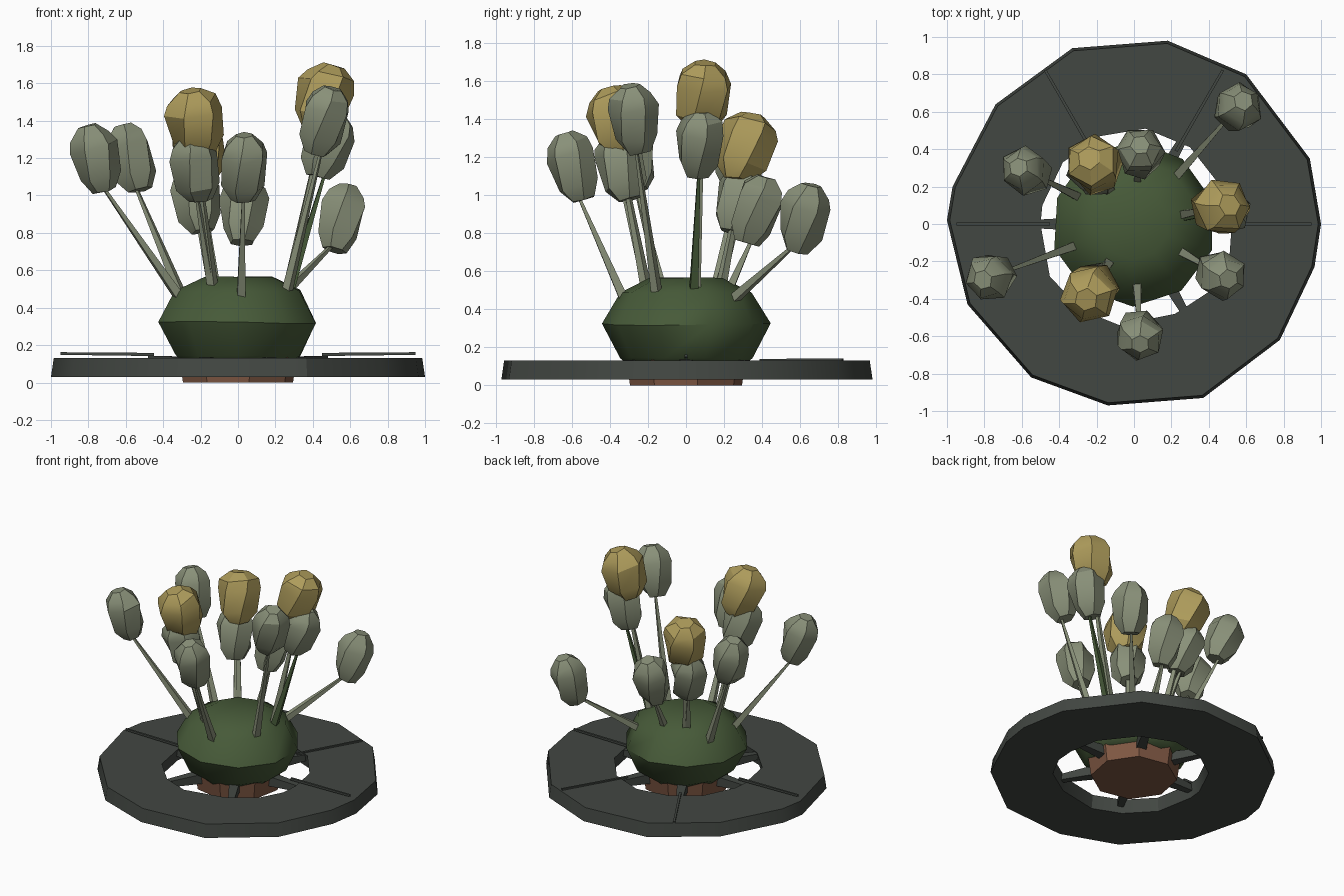
import bpy, bmesh, math, random
from mathutils import Vector, Matrix

random.seed(4)
if "Cube" in bpy.data.objects:
    bpy.data.objects.remove(bpy.data.objects["Cube"])


def material(name, rgb):
    m = bpy.data.materials.new(name)
    m.use_nodes = True
    m.diffuse_color = (*rgb, 1)
    m.node_tree.nodes["Principled BSDF"].inputs["Base Color"].default_value = (*rgb, 1)
    return m


SLATE = material("dark slate", (0.055, 0.063, 0.055))
GREEN = material("moss green", (0.062, 0.102, 0.04))
CLAY = material("terracotta", (0.21, 0.095, 0.055))
SAGE = material("sage grey", (0.25, 0.28, 0.19))
YELLOW = material("mustard yellow", (0.42, 0.33, 0.105))


def finish(bm, name, mat, angle=30):
    bmesh.ops.recalc_face_normals(bm, faces=bm.faces)
    mesh = bpy.data.meshes.new(name)
    bm.to_mesh(mesh)
    bm.free()
    mesh.materials.append(mat)
    obj = bpy.data.objects.new(name, mesh)
    bpy.context.collection.objects.link(obj)
    bpy.ops.object.select_all(action="DESELECT")
    bpy.context.view_layer.objects.active = obj
    obj.select_set(True)
    bpy.ops.object.shade_smooth_by_angle(angle=math.radians(angle))
    return obj


def loft(bm, loops, closed=False):
    """Bridge successive vertex loops; cap the ends unless closed on itself."""
    rings = [[bm.verts.new(p) for p in loop] for loop in loops]
    pairs = list(zip(rings, rings[1:])) + ([(rings[-1], rings[0])] if closed else [])
    for a, b in pairs:
        n = len(a)
        for i in range(n):
            j = (i + 1) % n
            bm.faces.new((a[i], a[j], b[j], b[i]))
    if not closed:
        bm.faces.new(rings[0])
        bm.faces.new(rings[-1])


def circle(r, z, n, turn=0.0, jitter=0.0):
    pts = []
    for i in range(n):
        a = turn + math.tau * i / n
        k = r * (1 + random.uniform(-jitter, jitter))
        pts.append((k * math.cos(a), k * math.sin(a), z + r * random.uniform(-jitter, jitter)))
    return pts


# Broad uneven ring around the pot
rim = [(1, 0), (.965, -.23), (.78, -.62), (.37, -.93), (-.14, -.97), (-.55, -.82), (-.89, -.43),
       (-1, .02), (-.97, .2), (-.74, .64), (-.33, .94), (.18, .98), (.6, .8), (.94, .35)]
hole = [(.52, -.04), (.51, -.18), (.42, -.35), (.22, -.48), (-.08, -.54), (-.28, -.46), (-.45, -.28),
        (-.5, 0), (-.49, .1), (-.38, .33), (-.18, .47), (.06, .51), (.3, .41), (.48, .18)]


def flat(points, z, k=1.0):
    return [(x * k, y * k, z) for x, y in points]


bm = bmesh.new()
loft(bm, [flat(rim, .03), flat(rim, .13, .985), flat(hole, .13), flat(hole, .03, 1.03)], closed=True)
finish(bm, "base_ring", SLATE)

# Pot
bm = bmesh.new()
loft(bm, [circle(.30, 0, 8, .2), circle(.33, .2, 8, .2)])
finish(bm, "pot", CLAY)

# Rounded shrub
bm = bmesh.new()
profile = [(.29, .10), (.35, .145), (.44, .32), (.35, .49), (.19, .565)]
loft(bm, [circle(r, z, 10, .3, .015) for r, z in profile])
bmesh.ops.poke(bm, faces=[f for f in bm.faces if len(f.verts) > 4])
finish(bm, "shrub", GREEN, 50)


def taper(name, start, end, r0, r1, mat, sides=4):
    """Tapering rod between two points."""
    start, end = Vector(start), Vector(end)
    axis = end - start
    bm = bmesh.new()
    bmesh.ops.create_cone(bm, cap_ends=True, segments=sides, radius1=r0, radius2=r1,
                          depth=axis.length)
    turn = axis.to_track_quat("Z", "Y").to_matrix().to_4x4()
    bm.transform(Matrix.Translation((start + end) / 2) @ turn @ Matrix.Rotation(math.pi / 4, 4, "Z"))
    return finish(bm, name, mat)


# Six spokes, the rear ones breaking through the top of the ring
for k in range(6):
    a = math.radians(60 * k)
    d = Vector((math.cos(a), math.sin(a), 0))
    tip = .155 if k in (0, 3) else (.135 if k < 3 else .09)
    taper("spoke", d * .24 + Vector((0, 0, .1)), d * .62 + Vector((0, 0, .1)), .055, .025, SLATE)
    taper("spoke_tip", d * .45 + Vector((0, 0, tip - .005)), d * .95 + Vector((0, 0, tip)),
          .012, .01, SLATE)


# Flower heads on stems: centre, colour
def flower(x, y, z, mat, stem_mat=SAGE):
    r = .155 if mat is YELLOW else .13
    h = .18
    bm = bmesh.new()
    turn = random.uniform(0, math.tau)
    shape = [(.5, -1), (.88, -.55), (1, .35), (.85, .7), (.4, 1)]
    loft(bm, [circle(r * k, h * t, 6, turn + .25 * t, .07) for k, t in shape])
    out = Vector((x, y, 0)).normalized()
    lean = Vector((0, 0, 1)).rotation_difference(out * .3 + Vector((0, 0, 1)))
    bm.transform(Matrix.Translation((x, y, z)) @ lean.to_matrix().to_4x4())
    finish(bm, "flower_head", mat, 32)
    reach = min(.33, .55 * math.hypot(x, y))
    taper("flower_stem", out * reach + Vector((0, 0, .45)), (x, y, z - .1), .032, .008, stem_mat)


for x, y, z in [(-.57, .28, 1.2), (-.22, .28, .98), (.03, .37, .92), (.55, .62, .88),
                (.46, -.27, 1.4), (.03, -.59, 1.15), (-.23, -.34, 1.15), (-.76, -.28, 1.2)]:
    flower(x, y, z, SAGE)
flower(.48, .07, 1.27, SAGE, GREEN)
for x, y, z in [(.46, .09, 1.52), (-.21, .31, 1.25), (-.23, -.36, 1.39)]:
    flower(x, y, z, YELLOW)
